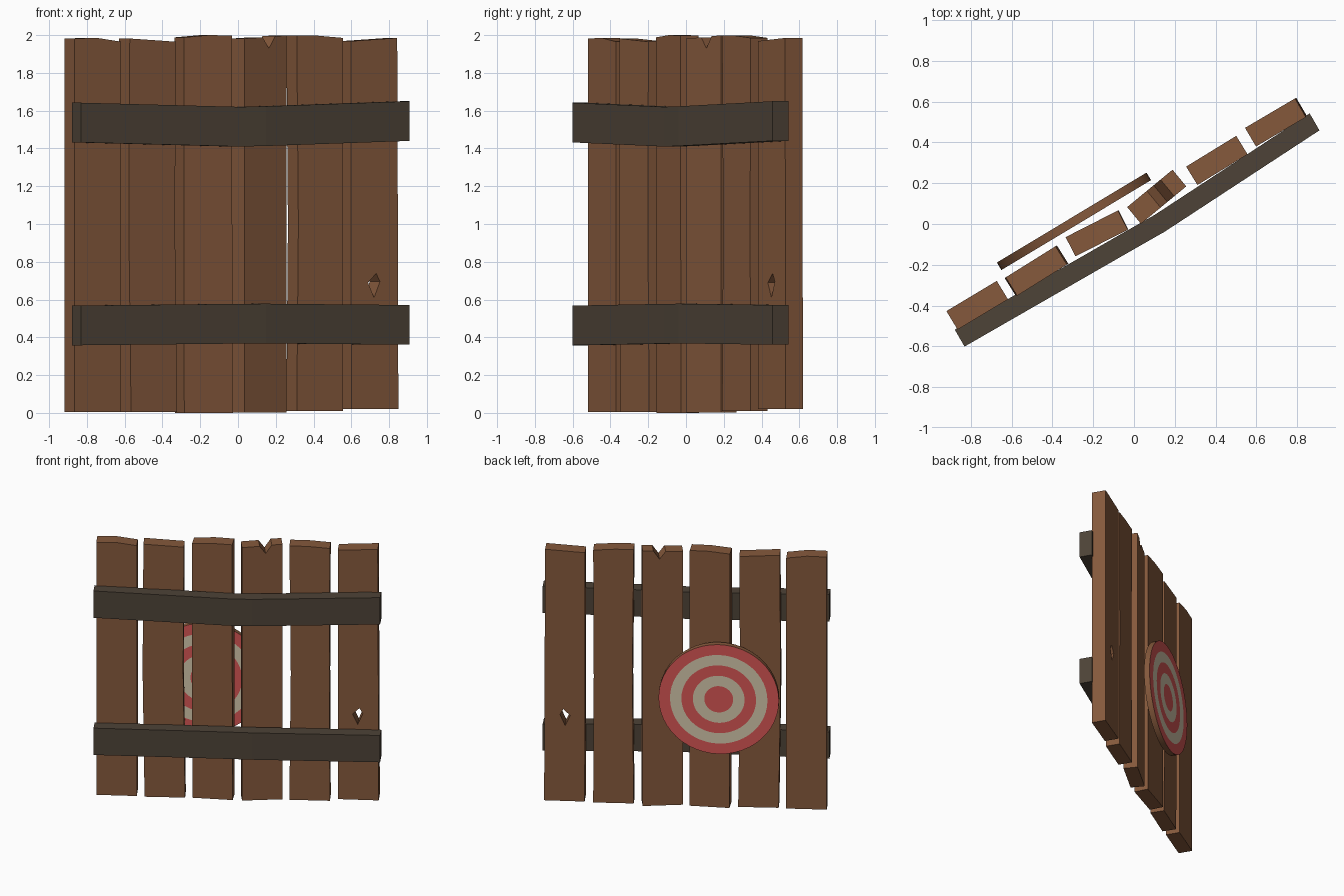
import bpy, bmesh, math
from mathutils import Matrix, Vector

if "Cube" in bpy.data.objects:
    bpy.data.objects.remove(bpy.data.objects["Cube"])

TURN = Matrix.Rotation(math.radians(30), 4, 'Z')   # fence runs diagonally


def material(name, col):
    m = bpy.data.materials.new(name)
    m.diffuse_color = (*col, 1)
    m.use_nodes = True
    m.node_tree.nodes["Principled BSDF"].inputs["Base Color"].default_value = m.diffuse_color
    return m


WOOD = material("brown_wood", (0.235, 0.100, 0.045))
DARK = material("dark_rail_wood", (0.075, 0.056, 0.038))
RED = material("target_red", (0.68, 0.095, 0.09))
CREAM = material("target_cream", (0.66, 0.57, 0.41))


def finish(bm, name, mats, matrix=Matrix()):
    bmesh.ops.recalc_face_normals(bm, faces=bm.faces)
    me = bpy.data.meshes.new(name)
    bm.transform(TURN @ matrix)
    bm.to_mesh(me)
    bm.free()
    for m in mats:
        me.materials.append(m)
    ob = bpy.data.objects.new(name, me)
    bpy.context.collection.objects.link(ob)
    return ob


def prism(name, outline, y0, y1, mat, matrix):
    """Extrude an (x, z) outline from y0 to y1."""
    bm = bmesh.new()
    a = [bm.verts.new((x, y0, z)) for x, z in outline]
    b = [bm.verts.new((x, y1, z)) for x, z in outline]
    bm.faces.new(a)
    bm.faces.new(b[::-1])
    n = len(a)
    for i in range(n):
        bm.faces.new((a[i], a[(i + 1) % n], b[(i + 1) % n], b[i]))
    return finish(bm, name, [mat], matrix)


# Planks: start along fence, front depth, twist, bottom z, bottom shift,
# (left, right) mid shifts, top edge points (x, z) from right to left
W = 0.288
PLANKS = [
    (-1.008, -0.016, 1.0, 0.005, 0.0, (0, 0), [(W, 1.965), (0.14, 1.985), (0, 1.982)]),
    (-0.672, -0.018, 2.0, 0.005, 0.008, (-0.006, -0.006), [(W, 1.965), (0, 1.982)]),
    (-0.328, 0.006, -3.0, 0.0, 0.003, (0, 0), [(W, 1.998), (0.15, 2.0), (0, 1.988)]),
    (0.030, -0.016, 9.5, 0.002, 0.0, (0, 0),
     [(W, 1.998), (0.212, 1.995), (0.168, 1.93), (0.125, 1.988), (0, 1.982)]),
    (0.365, 0.010, 1.5, 0.01, 0.0, (0.01, -0.004), [(W, 1.985), (0.13, 1.997), (0, 1.997)]),
    (0.708, 0.030, 0.5, 0.02, 0.003, (0, 0), [(W - 0.004, 1.985), (0, 1.968)]),
]
for i, (s, n, a, zb, sh, (ml, mr), top) in enumerate(PLANKS):
    M = Matrix.Translation((s, n, 0)) @ Matrix.Rotation(math.radians(a), 4, 'Z')
    outline = [(sh, zb), (W + sh, zb), (W + mr, 1.0)] + top + [(ml, 1.0)]
    plank = prism(f"plank_{i + 1}", outline, 0, 0.106, WOOD, M)

# Diamond hole through the last plank
hole = prism("hole_cutter", [(0.105, 0.69), (0.142, 0.61), (0.178, 0.695), (0.155, 0.738)],
             -0.1, 0.3, WOOD, M)
hole.hide_render = True
mod = plank.modifiers.new("hole", 'BOOLEAN')
mod.operation = 'DIFFERENCE'
mod.solver = 'EXACT'
mod.object = hole
dg = bpy.context.evaluated_depsgraph_get()
cut = bpy.data.meshes.new_from_object(plank.evaluated_get(dg))
plank.modifiers.clear()
plank.data = cut
bpy.data.objects.remove(hole)


# Rails: bent bars on the front
def rail(name, heights):
    bm = bmesh.new()
    prev = None
    for s, n, z in zip((-1.02, -0.05, 0.11, 1.017), (-0.105, -0.107, -0.108, -0.057), heights):
        ring = [bm.verts.new((s, n + dy, z + dz))
                for dy, dz in ((0, -0.105), (0.096, -0.105), (0.096, 0.105), (0, 0.105))]
        if prev:
            for k in range(4):
                bm.faces.new((prev[k], prev[(k + 1) % 4], ring[(k + 1) % 4], ring[k]))
        else:
            bm.faces.new(ring)
        prev = ring
    bm.faces.new(prev)
    finish(bm, name, [DARK])


rail("top_rail", (1.537, 1.515, 1.518, 1.545))
rail("bottom_rail", (0.463, 0.472, 0.473, 0.466))

# Round target: concentric painted rings on both faces, wooden rim
R, T, SEG = 0.428, 0.043, 48
bm = bmesh.new()
sides = []
for y in (0, T):
    rings = []
    for f in (1, 0.81, 0.62, 0.43, 0.24):
        rings.append([bm.verts.new((R * f * math.cos(t), y, R * f * math.sin(t)))
                      for t in (2 * math.pi * k / SEG for k in range(SEG))])
    for j in range(4):
        for k in range(SEG):
            q = (k + 1) % SEG
            face = bm.faces.new((rings[j][k], rings[j][q], rings[j + 1][q], rings[j + 1][k]))
            face.material_index = 1 + j % 2
    bm.faces.new(rings[-1]).material_index = 1
    sides.append(rings[0])
for k in range(SEG):
    q = (k + 1) % SEG
    bm.faces.new((sides[0][k], sides[0][q], sides[1][q], sides[1][k])).smooth = True
bm.normal_update()
for e in bm.edges:
    if len(e.link_faces) == 2 and e.calc_face_angle(0) > 0.6:
        e.smooth = False
finish(bm, "target_disc", [WOOD, RED, CREAM],
       Matrix.Translation((-0.248, 0.137, 0.88)) @ Matrix.Rotation(math.radians(1), 4, 'Z'))
